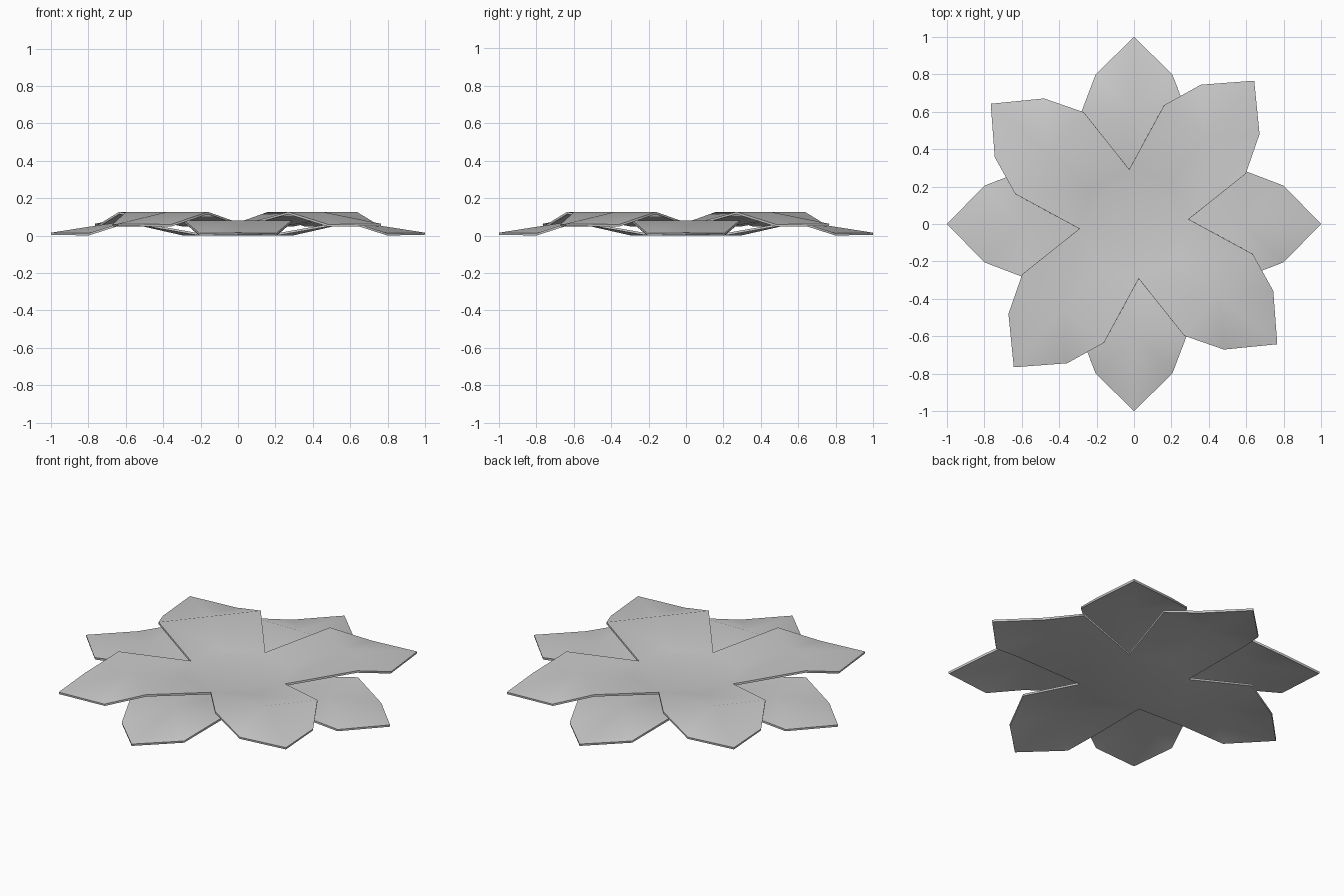
import bpy, math

if "Cube" in bpy.data.objects:
    bpy.data.objects.remove(bpy.data.objects["Cube"])

THICK = 0.012


def whorl(name, base_z, angle):
    """Four bent petals around a flat octagonal centre."""
    verts, faces = [], []

    def add(r, side, z, turn):
        c, s = math.cos(turn), math.sin(turn)
        verts.append((r * c - side * s, r * s + side * c, base_z + z))
        return len(verts) - 1

    # octagon rim: even = petal axis, odd = notch between petals
    rim = [add(0.293, 0, 0, angle + math.radians(45) * i) for i in range(8)]
    faces.append(rim)

    # petals: rise to a wide ridge, then droop to the tip
    for k in range(4):
        turn = angle + k * math.pi / 2
        axis, right, left = rim[2 * k], rim[2 * k - 1], rim[2 * k + 1]
        mid = add(0.59, 0, 0.067, turn)
        tip = add(1.0, 0, 0.003, turn)
        for sign, notch in ((1, left), (-1, right)):
            wide = add(0.59, 0.285 * sign, 0.067, turn)
            shoulder = add(0.8, 0.205 * sign, 0, turn)
            for f in ([axis, mid, wide, notch], [mid, shoulder, wide], [mid, tip, shoulder]):
                faces.append(f if sign > 0 else f[::-1])

    mesh = bpy.data.meshes.new(name)
    mesh.from_pydata(verts, [], faces)
    # make every face point up
    for p in mesh.polygons:
        if p.normal.z < 0:
            p.flip()
    mesh.update()
    obj = bpy.data.objects.new(name, mesh)
    bpy.context.collection.objects.link(obj)

    # petal thickness, grown downwards
    mod = obj.modifiers.new("thickness", 'SOLIDIFY')
    mod.thickness = THICK
    mod.offset = -1

    bpy.ops.object.select_all(action='DESELECT')
    obj.select_set(True)
    bpy.context.view_layer.objects.active = obj
    bpy.ops.object.modifier_apply(modifier=mod.name)
    bpy.ops.object.shade_smooth_by_angle(angle=math.radians(35))
    return obj


# lower petals on the axes, upper petals turned between them
whorl("lower_petals", 0.0125, 0)
whorl("upper_petals", 0.06, math.radians(50))
